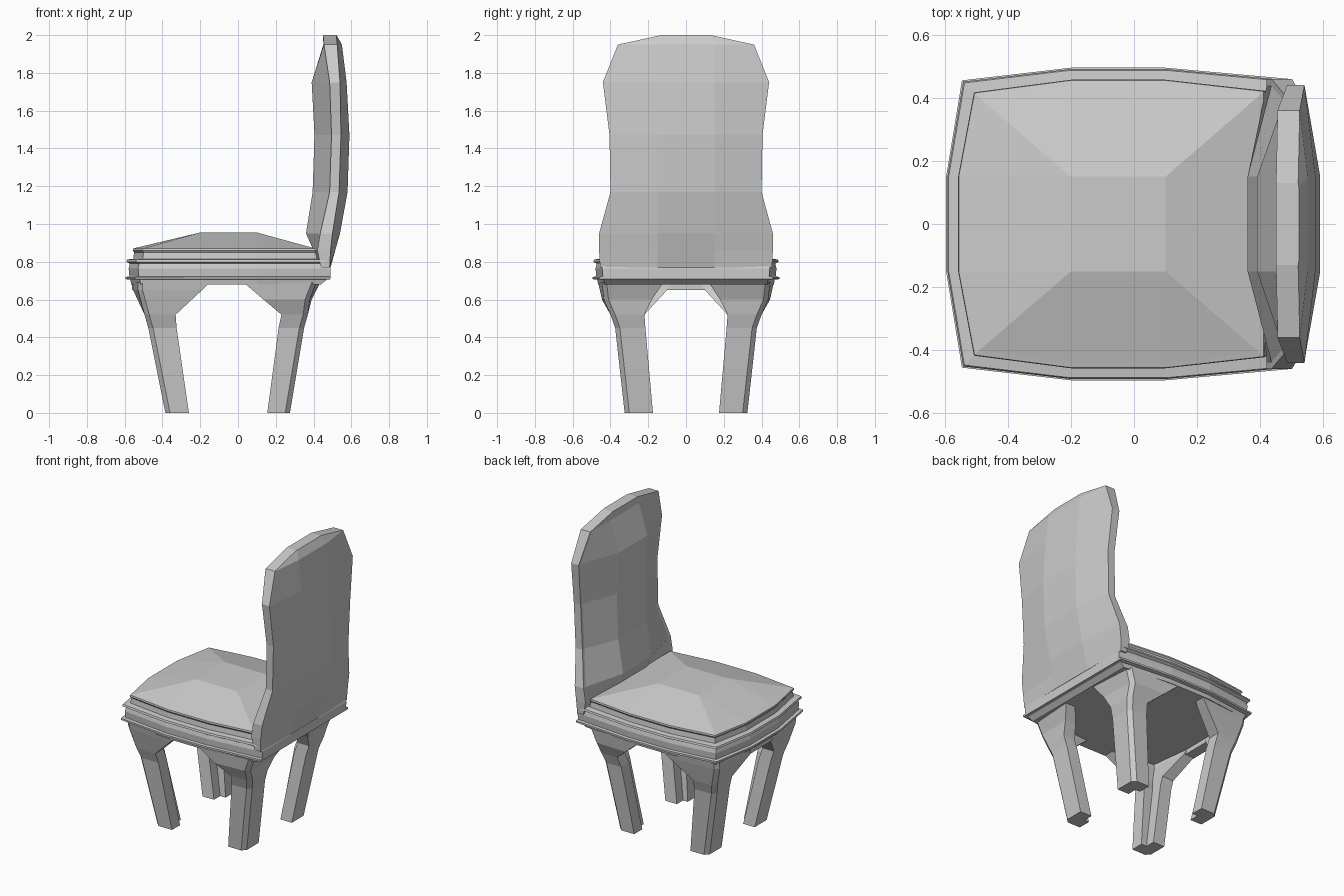
import bpy, bmesh

if "Cube" in bpy.data.objects:
    bpy.data.objects.remove(bpy.data.objects["Cube"])


def loft(name, rings, cap_start=True, cap_end=True):
    """Skin a list of equally sized point rings into a flat-shaded mesh."""
    bm = bmesh.new()
    vr = [[bm.verts.new(p) for p in ring] for ring in rings]
    n = len(vr[0])
    for a, b in zip(vr, vr[1:]):
        for i in range(n):
            j = (i + 1) % n
            bm.faces.new((a[i], a[j], b[j], b[i]))
    if cap_start:
        bm.faces.new(vr[0][::-1])
    if cap_end:
        bm.faces.new(vr[-1])
    bmesh.ops.remove_doubles(bm, verts=bm.verts, dist=0.0005)
    bmesh.ops.recalc_face_normals(bm, faces=bm.faces)
    me = bpy.data.meshes.new(name)
    bm.to_mesh(me)
    bm.free()
    ob = bpy.data.objects.new(name, me)
    bpy.context.collection.objects.link(ob)
    return ob


# Seat outline: bowed front and sides, straight rear, inset by d (rear by e)
def seat_ring(d, e, z):
    half = [(-.595 + d, .15), (-.545 + d, .455 - d), (-.2, .495 - d),
            (.1, .495 - d), (.49 - e, .46 - d), (.49 - e, .15)]
    return [(x, y, z) for x, y in half] + [(x, -y, z) for x, y in half[::-1]]


# Seat frame with moulded rail
loft("seat_frame", [seat_ring(*r) for r in [
    (.03, .05, .68), (.025, .02, .705), (0, 0, .708), (0, 0, .72),
    (.02, .0, .722), (.016, .0, .765), (.022, .01, .79), (.004, .01, .80),
    (.008, .01, .812), (.04, .03, .816)]])

# Domed seat cushion, its ring collapsing onto a flat rectangle on top
plateau = [(-.2, .15)] * 3 + [(.1, .15)] * 3
plateau = [(x, y, .955) for x, y in plateau + [(x, -y) for x, y in plateau[::-1]]]
rim = [(.04, .07, .81), (.045, .08, .85), (.038, .075, .86), (.04, .08, .87),
       (.055, .095, .874)]
cush = loft("seat_cushion", [seat_ring(*r) for r in rim], cap_end=False)
top_cap = loft("seat_cushion_top", [seat_ring(.055, .095, .874), plateau],
               cap_start=False, cap_end=False)
bm = bmesh.new()
bm.from_mesh(top_cap.data)
rect = [v for v in bm.verts if v.co.z > .95]
bmesh.ops.contextual_create(bm, geom=rect)
bmesh.ops.recalc_face_normals(bm, faces=bm.faces)
if sum(f.normal.z for f in bm.faces) < 0:
    bmesh.ops.reverse_faces(bm, faces=bm.faces)
bm.to_mesh(top_cap.data)
bm.free()


# Backrest: padded front, thin rim, rounded rear
def back_ring(z, hw, c, f, r, b):
    k = min(.15, hw * .9)
    half = [(b, k), (r, hw), (f, hw), (f, hw - min(.03, hw * .05)), (c, k)]
    return [(x, y, z) for x, y in half] + [(x, -y, z) for x, y in half[::-1]]


loft("backrest", [back_ring(*r) for r in [
    (.77, .455, .44, .44, .485, .49),
    (.86, .46, .40, .42, .49, .515),
    (.95, .46, .36, .435, .50, .54),
    (1.17, .40, .395, .485, .535, .58),
    (1.47, .405, .405, .495, .545, .59),
    (1.75, .44, .39, .485, .54, .575),
    (1.95, .36, .452, .455, .525, .55),
    (2.0, .13, .45, .45, .52, .522)]])


# Legs: L-shaped section with a chamfered outer corner, flaring into brackets
def leg_ring(z, xo, xi, yo, yi, t, bow, s):
    d = 1 if xi > xo else -1
    cx, cy, c = xo + d * bow, yo - bow, .025
    pts = [(xi, yo), (cx + d * c, cy), (cx, cy - c), (xo, yi),
           (xo + d * t, yi), (cx + d * t, cy - t), (xi, yo - t)]
    return [(x, y * s, z) for x, y in pts]


front = [(0, -.385, -.26, .325, .175, .085, .0),
         (.45, -.475, -.325, .375, .215, .085, .0),
         (.52, -.495, -.33, .40, .22, .085, .0),
         (.65, -.555, -.19, .45, .10, .075, .025),
         (.69, -.565, -.15, .465, .08, .07, .035)]
rear = [(0, .275, .155, .325, .175, .085, .0),
        (.45, .35, .215, .375, .215, .085, .0),
        (.52, .37, .23, .40, .22, .085, .0),
        (.60, .39, .135, .445, .18, .08, .01),
        (.69, .435, .03, .465, .12, .07, .02)]
for s, side in ((-1, "right"), (1, "left")):
    loft("front_leg_" + side, [leg_ring(*r, s) for r in front])
    loft("rear_leg_" + side, [leg_ring(*r, s) for r in rear])

# Low apron joining the two front brackets
loft("front_apron", [[(x, y, z) for x, y in
                      ((-.56, -.12), (-.49, -.12), (-.49, .12), (-.56, .12))]
                     for z in (.65, .69)])
